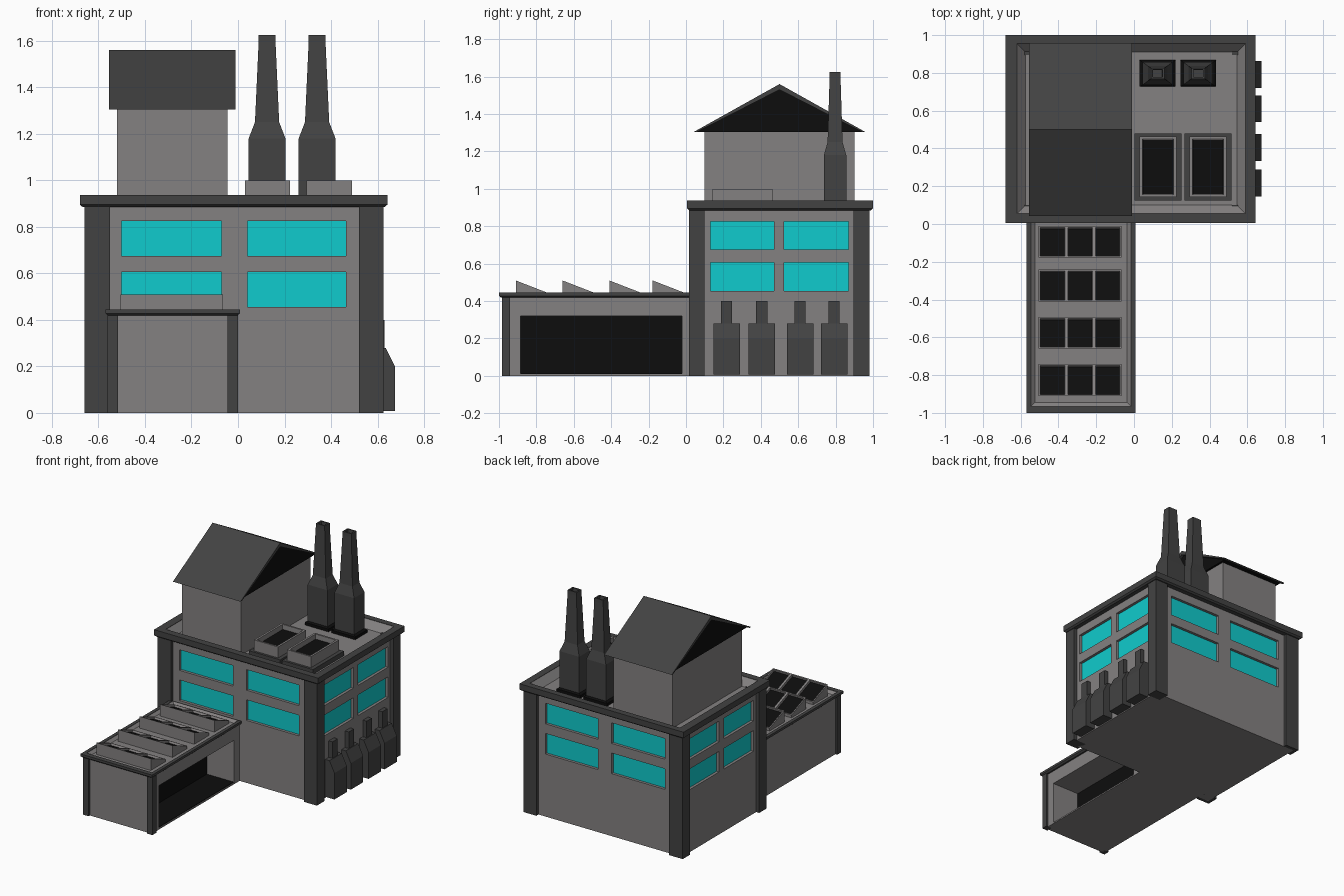
import bpy, bmesh

if "Cube" in bpy.data.objects:
    bpy.data.objects.remove(bpy.data.objects["Cube"])

def material(name, r, g, b):
    m = bpy.data.materials.new(name)
    m.diffuse_color = (r, g, b, 1)
    m.use_nodes = True
    m.node_tree.nodes["Principled BSDF"].inputs["Base Color"].default_value = m.diffuse_color
    return m

WALL = material("wall_grey", .23, .22, .22)
DARK = material("dark_grey", .055, .055, .055)
BLACK = material("black", .004, .004, .004)
GLASS = material("cyan_glass", .005, .6, .61)

def finish(name, bm, *mats):
    bmesh.ops.recalc_face_normals(bm, faces=bm.faces)
    me = bpy.data.meshes.new(name)
    bm.to_mesh(me)
    bm.free()
    for m in mats:
        me.materials.append(m)
    ob = bpy.data.objects.new(name, me)
    bpy.context.collection.objects.link(ob)
    return ob

def add_loft(bm, rects, ring=False):
    """Skin a stack of rectangles (x0, x1, y0, y1, z); ring joins last to first."""
    loops = [[bm.verts.new(p) for p in ((a, c, z), (b, c, z), (b, d, z), (a, d, z))]
             for a, b, c, d, z in rects]
    for l, m in zip(loops, loops[1:] + loops[:1] if ring else loops[1:]):
        for i in range(4):
            j = (i + 1) % 4
            bm.faces.new((l[i], l[j], m[j], m[i]))
    if not ring:
        bm.faces.new(loops[0][::-1])
        bm.faces.new(loops[-1])

def loft(name, mat, rects, ring=False):
    bm = bmesh.new()
    add_loft(bm, rects, ring)
    return finish(name, bm, mat)

def boxes(name, mat, items):
    bm = bmesh.new()
    for a, b, c, d, e, f in items:
        add_loft(bm, [(a, b, c, d, e), (a, b, c, d, f)])
    return finish(name, bm, mat)

def box(name, mat, *dims):
    return boxes(name, mat, [dims])

def extrude_x(bm, profile, xs):
    """Extrude a y-z profile through several x stations."""
    rows = [[bm.verts.new((x, y, z)) for y, z in profile] for x in xs]
    n = len(profile)
    for r, s in zip(rows, rows[1:]):
        for i in range(n):
            bm.faces.new((r[i], r[(i + 1) % n], s[(i + 1) % n], s[i]))
    bm.faces.new(rows[0][::-1])
    bm.faces.new(rows[-1])

def cut(ob, cutter):
    cutter.hide_render = True
    mod = ob.modifiers.new("cut", 'BOOLEAN')
    mod.operation, mod.object, mod.solver = 'DIFFERENCE', cutter, 'EXACT'
    deps = bpy.context.evaluated_depsgraph_get()
    me = bpy.data.meshes.new_from_object(ob.evaluated_get(deps))
    ob.modifiers.clear()
    ob.data = me
    bpy.data.objects.remove(cutter)

def grow(x0, x1, y0, y1, d):
    return x0 - d, x1 + d, y0 - d, y1 + d

# Main block with recessed windows on all four sides
X0, X1, Y0, Y1 = -.635, .6, .04, .955
main = box("main_block", WALL, X0, X1, Y0, Y1, 0, .885)
holes, panes = [], []
for z0, z1 in ((.455, .605), (.675, .825)):
    for a, b in ((-.5, -.07), (.04, .465)):
        holes += [(a, b, Y0 - .05, Y0 + .025, z0, z1), (a, b, Y1 - .025, Y1 + .05, z0, z1)]
        panes += [(a, b, Y0 + .02, Y0 + .035, z0, z1), (a, b, Y1 - .035, Y1 - .02, z0, z1)]
    for a, b in ((.13, .47), (.525, .87)):
        holes += [(X0 - .05, X0 + .025, a, b, z0, z1), (X1 - .025, X1 + .05, a, b, z0, z1)]
        panes += [(X0 + .02, X0 + .035, a, b, z0, z1), (X1 - .035, X1 - .02, a, b, z0, z1)]
cut(main, boxes("window_cutter", None, holes))
boxes("windows", GLASS, panes)

# Corner pillars of the main block
boxes("main_pillars", DARK, [(a, b, c, d, 0, .89) for a, b in ((-.66, -.55), (.52, .625))
                             for c, d in ((.015, .1), (.895, .98))])

# Parapet trims with sloped inner edges
def parapet(name, outer, inner, z0, z1, deck, slope):
    loft(name + "_trim", DARK, [(*grow(*outer, -.012), z0), (*outer, z0 + .01), (*outer, z1),
                                (*inner, z1), (*inner, z0)], ring=True)
    loft(name + "_slope", WALL, [(*inner, z1 - .002), (*grow(*inner, -slope), deck),
                                 (*inner, deck)], ring=True)

parapet("main", (-.68, .642, .005, 1.0), (-.62, .59, .055, .955), .885, .937, .885, .045)

# Upper house with gabled roof
box("upper_house", WALL, -.52, -.045, .1, .9, .87, 1.31)
bm = bmesh.new()
extrude_x(bm, [(.043, 1.305), (.5, 1.56), (.957, 1.305), (.94, 1.305), (.5, 1.53), (.06, 1.305)],
          (-.555, -.01))
finish("upper_roof", bm, DARK)
bm = bmesh.new()
extrude_x(bm, [(.06, 1.305), (.5, 1.53), (.94, 1.305)], (-.535, -.03))
finish("roof_gable_fill", bm, BLACK)

# Chimneys
for i, x in enumerate((.125, .34)):
    def r(hx, hy, z, x=x):
        return x - hx, x + hx, .797 - hy, .797 + hy, z
    loft(f"chimney_base_{i}", BLACK, [r(.095, .07, .88), r(.095, .07, .905), r(.08, .06, .915)])
    loft(f"chimney_{i}", DARK, [r(.079, .06, .885), r(.079, .06, 1.18), r(.052, .04, 1.25),
                                r(.036, .029, 1.6), r(.036, .029, 1.625), r(.026, .02, 1.625),
                                r(.024, .018, 1.57)])

# Roof skylight boxes
for i, x in enumerate((.127, .392)):
    def r(hx, hy, z, x=x):
        return x - hx, x + hx, .302 - hy, .302 + hy, z
    loft(f"skylight_flange_{i}", DARK, [r(.125, .177, .88), r(.125, .177, .92)])
    loft(f"skylight_box_{i}", WALL, [r(.097, .16, .885), r(.097, .16, 1.0), r(.082, .147, 1.0),
                                     r(.08, .145, .96)])
    loft(f"skylight_glass_{i}", BLACK, [r(.079, .144, .955), r(.079, .144, .965)])

# Tanks along the right wall
for i, y in enumerate((.217, .405, .61, .792)):
    bm = bmesh.new()
    add_loft(bm, [(.59, .675, y - .071, y + .071, .008), (.59, .675, y - .071, y + .071, .2),
                  (.59, .635, y - .071, y + .071, .28)])
    add_loft(bm, [(.59, .63, y - .03, y + .03, .27), (.59, .63, y - .03, y + .03, .4)])
    finish(f"tank_{i}", bm, DARK)

# Front annex with an open loading bay on the right
annex = box("annex", WALL, -.545, -.015, -.97, .042, 0, .425)
cut(annex, box("bay_cutter", None, -.24, .1, -.885, -.022, .01, .32))
box("bay_back", BLACK, -.25, -.235, -.885, -.022, .01, .32)
box("bay_floor", BLACK, -.24, -.02, -.885, -.022, .005, .014)
boxes("annex_pillars", DARK, [(a, b, -.985, -.94, 0, .42) for a, b in ((-.56, -.515), (-.045, 0))])
parapet("annex", (-.57, .008, -1.0, .03), (-.545, -.017, -.965, .03), .418, .445, .425, .02)

# Sawtooth skylights on the annex roof
for i, y in enumerate((-.91, -.66, -.41, -.178)):
    bm = bmesh.new()
    extrude_x(bm, [(y, .42), (y, .51), (y + .168, .445), (y + .168, .42)],
              (-.505, -.358, -.212, -.065))
    bmesh.ops.recalc_face_normals(bm, faces=bm.faces)
    slopes = [f for f in bm.faces if f.normal.z > .5]
    bmesh.ops.inset_individual(bm, faces=slopes, thickness=.012, depth=0)
    walls = bmesh.ops.inset_individual(bm, faces=slopes, thickness=.003, depth=-.015)
    for f in slopes:
        f.material_index = 1
    finish(f"sawtooth_skylight_{i}", bm, WALL, BLACK)
